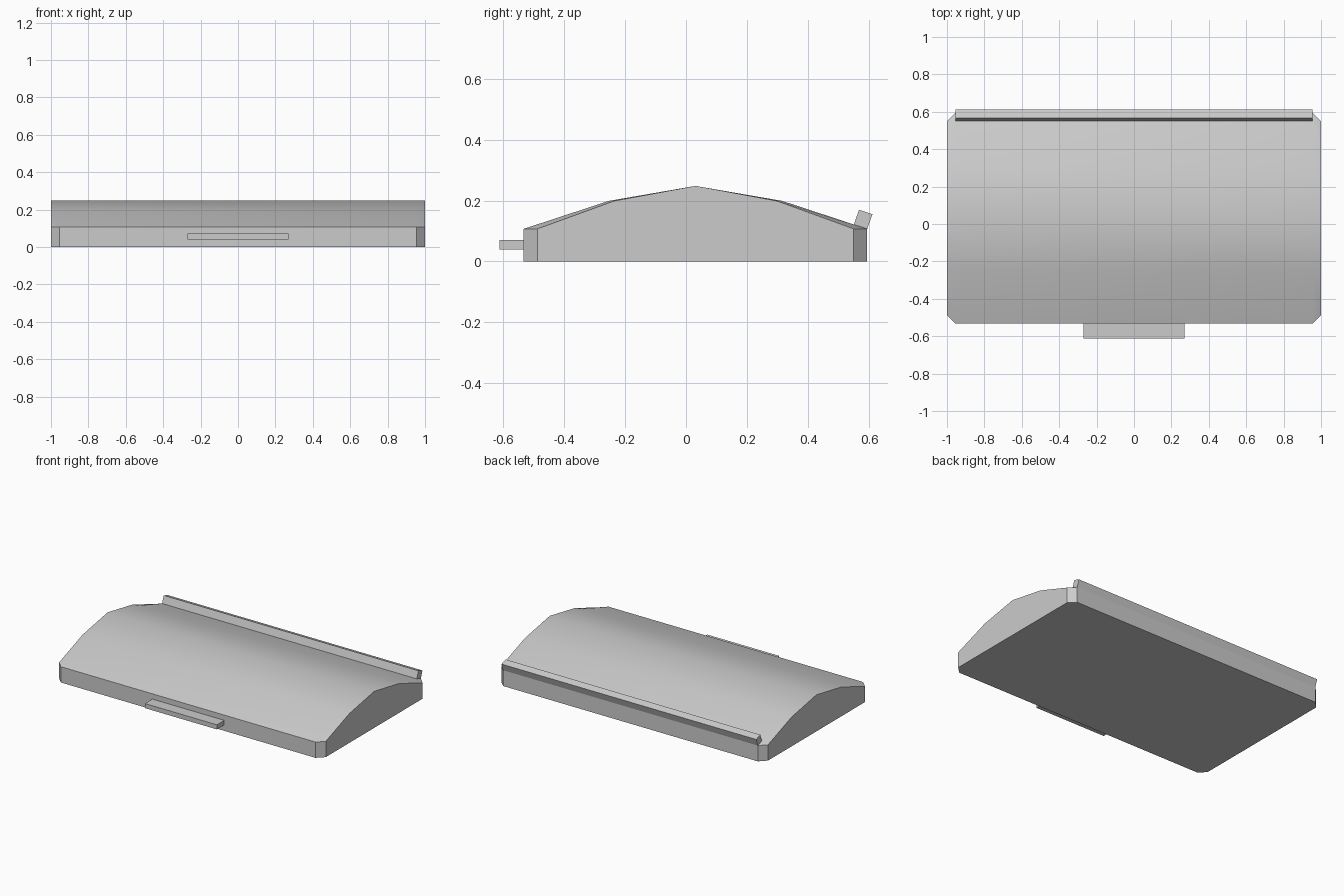
import bpy, bmesh

if "Cube" in bpy.data.objects:
    bpy.data.objects.remove(bpy.data.objects["Cube"])


def loft(name, rings):
    """Skin matching closed rings of points and cap both ends."""
    bm = bmesh.new()
    rows = [[bm.verts.new(p) for p in ring] for ring in rings]
    for a, b in zip(rows, rows[1:]):
        for i in range(len(a)):
            j = (i + 1) % len(a)
            bm.faces.new((a[i], a[j], b[j], b[i]))
    bm.faces.new(rows[0])
    bm.faces.new(rows[-1])
    bmesh.ops.recalc_face_normals(bm, faces=bm.faces)
    mesh = bpy.data.meshes.new(name)
    bm.to_mesh(mesh)
    bm.free()
    obj = bpy.data.objects.new(name, mesh)
    bpy.context.collection.objects.link(obj)
    return obj


def section(x, profile):
    return [(x, y, z) for y, z in profile]


def arched(half, shoulder):
    """Domed cross-section, symmetric about the ridge line."""
    ridge = 0.031
    side = [(half, 0.0), (half, 0.107), (shoulder, 0.199)]
    return ([(ridge + y, z) for y, z in side] + [(ridge, 0.248)]
            + [(ridge - y, z) for y, z in reversed(side)])


# Domed body with chamfered vertical corners
full, end = arched(0.564, 0.284), arched(0.519, 0.266)
body = loft("domed_body", [section(-1.0, end), section(-0.955, full),
                           section(0.955, full), section(1.0, end)])
bpy.context.view_layer.objects.active = body
body.select_set(True)
bpy.ops.object.shade_smooth_by_angle(angle=0.52)

# Front tab
tab = [(-0.612, 0.04), (-0.612, 0.071), (-0.533, 0.071), (-0.533, 0.04)]
loft("front_tab", [section(x, tab) for x in (-0.27, 0.27)])

# Tilted lip along the rear edge
lip = [(0.551, 0.121), (0.568, 0.17), (0.612, 0.155), (0.595, 0.107)]
loft("rear_lip", [section(x, lip) for x in (-0.955, 0.955)])
